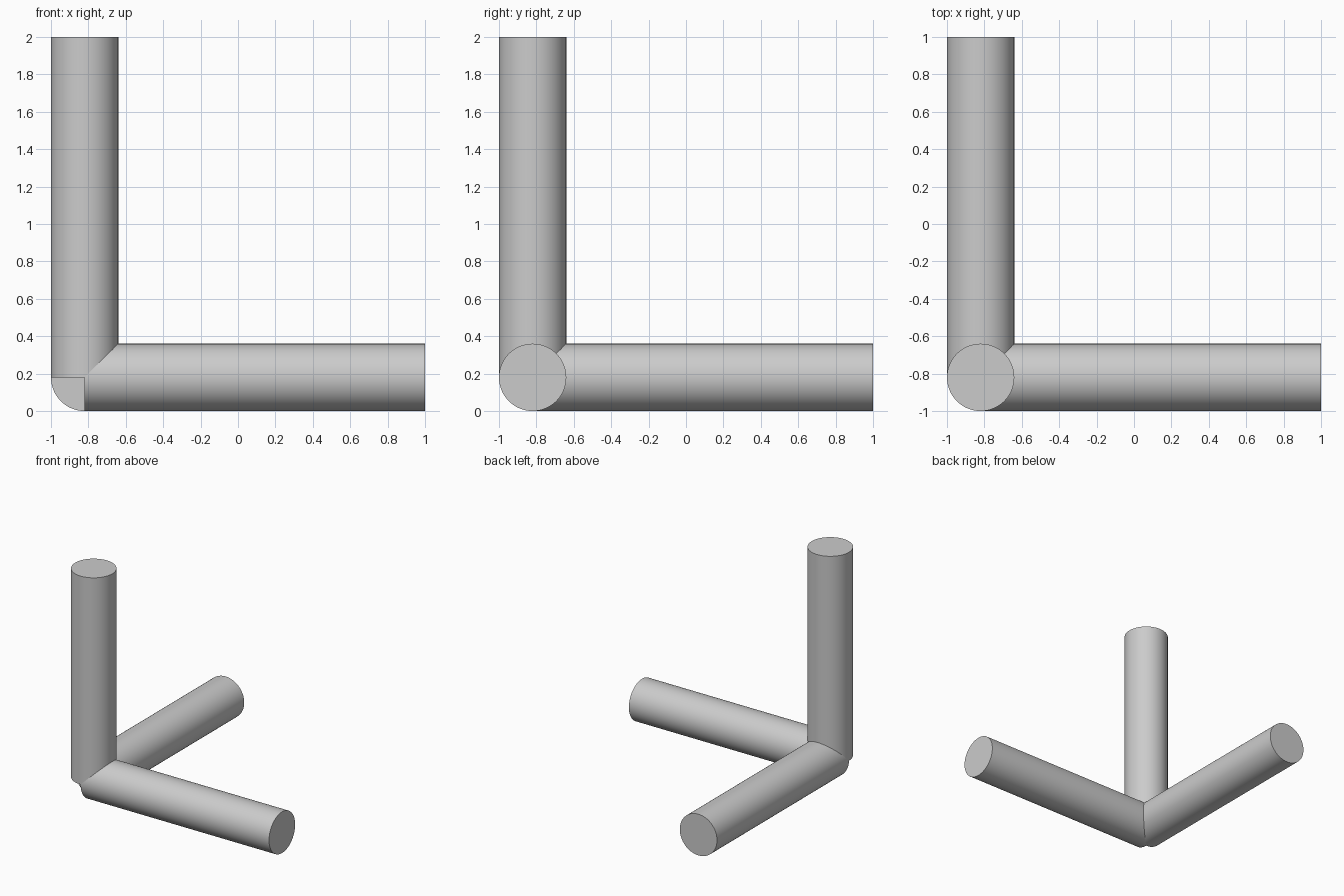
import bpy
import math
from mathutils import Vector

if "Cube" in bpy.data.objects:
    bpy.data.objects.remove(bpy.data.objects["Cube"], do_unlink=True)

RADIUS = 0.18
CORNER = Vector((RADIUS - 1, RADIUS - 1, RADIUS))  # where the three axes meet
LENGTH = 2 - RADIUS

# Single plain grey
grey = bpy.data.materials.new("grey")
grey.use_nodes = True
colour = (0.6, 0.6, 0.6, 1)
grey.diffuse_color = colour
grey.node_tree.nodes["Principled BSDF"].inputs["Base Color"].default_value = colour


def add_rod(name, direction):
    """Smooth capped rod from the corner along a direction."""
    direction = Vector(direction)
    bpy.ops.mesh.primitive_cylinder_add(
        vertices=64, radius=RADIUS, depth=LENGTH,
        location=CORNER + direction * LENGTH / 2,
        rotation=direction.to_track_quat("Z", "Y").to_euler())
    rod = bpy.context.object
    rod.name = name
    rod.data.materials.append(grey)
    bpy.ops.object.shade_smooth_by_angle(angle=math.radians(30))


# One rod along each axis
add_rod("side_rod", (1, 0, 0))
add_rod("back_rod", (0, 1, 0))
add_rod("upright_rod", (0, 0, 1))
